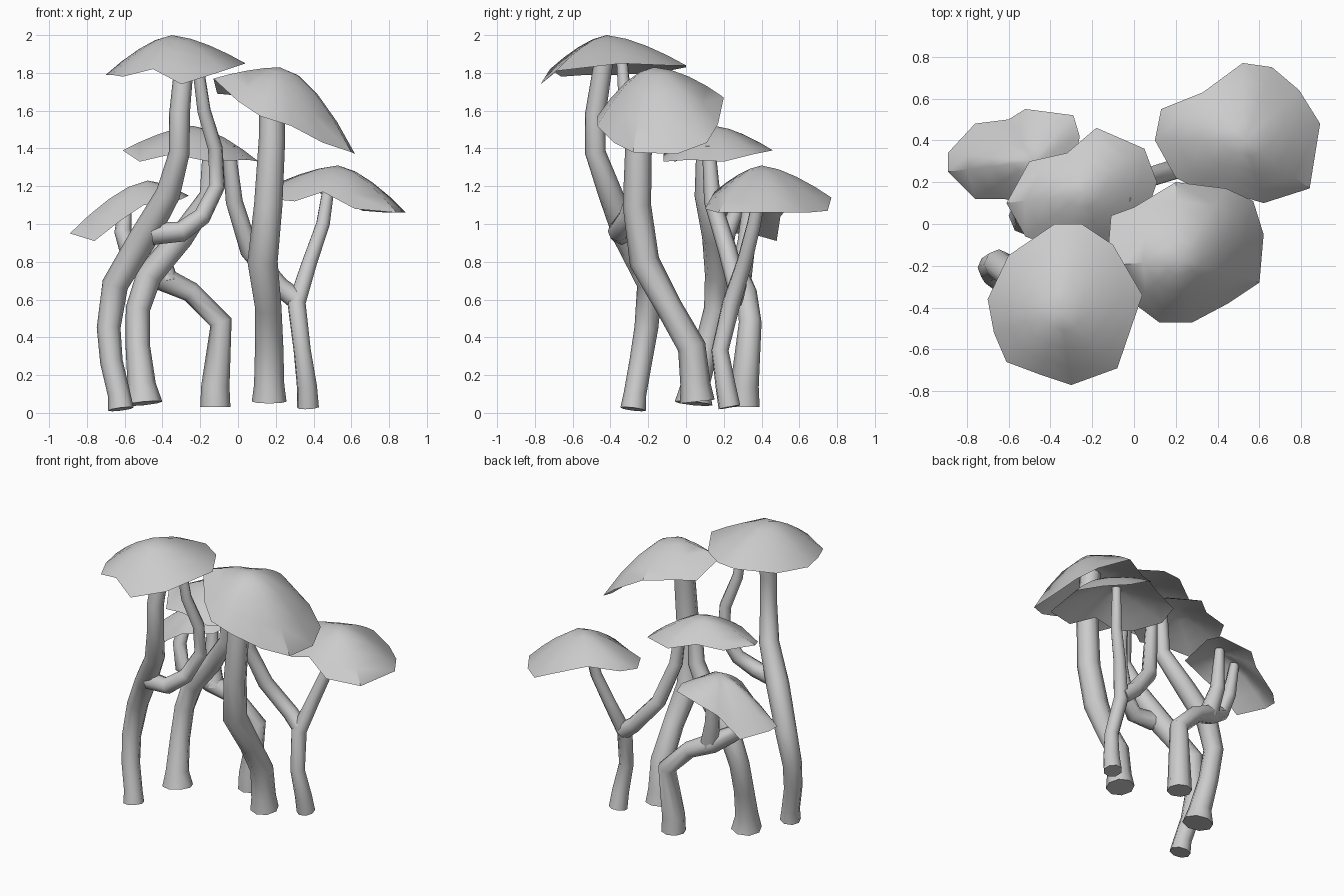
import bpy, bmesh
from mathutils import Vector


def stalk(name, pts):
    """Tapered eight-sided tube through (x, y, z, radius) points."""
    cu = bpy.data.curves.new(name, 'CURVE')
    cu.dimensions = '3D'
    cu.bevel_depth = 1.0
    cu.bevel_resolution = 2
    cu.use_fill_caps = True
    sp = cu.splines.new('POLY')
    sp.points.add(len(pts) - 1)
    for p, (x, y, z, r) in zip(sp.points, pts):
        p.co = (x, y, z, 1)
        p.radius = r
    ob = bpy.data.objects.new(name, cu)
    bpy.context.collection.objects.link(ob)
    bpy.ops.object.select_all(action='DESELECT')
    ob.select_set(True)
    bpy.context.view_layer.objects.active = ob
    bpy.ops.object.convert(target='MESH')
    bpy.ops.object.shade_smooth_by_angle(angle=0.9)


def cap(name, apex, power, rim, depth=0.05):
    """Thin wavy dome from an apex to an irregular rim (clockwise from above)."""
    bm = bmesh.new()
    apex, rim = Vector(apex), [Vector(p) for p in rim]
    n = len(rim)

    def ring(t, top, k):
        out = []
        for r in rim:
            p = top.lerp(r, t)
            p.z = top.z + (r.z - top.z) * t ** k
            out.append(bm.verts.new(p))
        return out

    edge = ring(1, apex, power)
    for top, k in ((apex, power), (apex - Vector((0, 0, depth)), 1.4)):
        outer = edge
        for t in (0.76, 0.5, 0.25):
            inner = ring(t, top, k)
            for i in range(n):
                j = (i + 1) % n
                bm.faces.new((outer[i], outer[j], inner[j], inner[i]))
            outer = inner
        tip = bm.verts.new(top)
        for i in range(n):
            bm.faces.new((outer[i], outer[(i + 1) % n], tip))
    bmesh.ops.recalc_face_normals(bm, faces=bm.faces)
    me = bpy.data.meshes.new(name)
    bm.to_mesh(me)
    ob = bpy.data.objects.new(name, me)
    bpy.context.collection.objects.link(ob)
    bpy.ops.object.select_all(action='DESELECT')
    ob.select_set(True)
    bpy.context.view_layer.objects.active = ob
    bpy.ops.object.shade_smooth_by_angle(angle=0.7)


# Caps
cap("tall_cap", (-.35, -.42, 2.0), 1.5, [
    (-.38, 0, 1.83), (-.25, 0, 1.84), (-.1, -.1, 1.84), (.04, -.34, 1.85),
    (-.08, -.69, 1.81), (-.3, -.77, 1.74), (-.45, -.72, 1.82), (-.61, -.66, 1.78),
    (-.67, -.52, 1.79), (-.7, -.36, 1.79), (-.6, -.15, 1.8)])
cap("tilted_cap", (.22, -.17, 1.83), 1.7, [
    (.2, .2, 1.67), (.44, .17, 1.53), (.57, .11, 1.43), (.62, -.05, 1.37),
    (.6, -.28, 1.38), (.45, -.38, 1.43), (.28, -.47, 1.52), (.12, -.47, 1.57),
    (0, -.38, 1.65), (-.13, -.2, 1.77), (-.11, .04, 1.69), (0, .08, 1.68)])
cap("middle_cap", (-.24, .15, 1.52), 1.5, [
    (-.18, .46, 1.39), (.05, .36, 1.37), (.11, .2, 1.33), (.05, .02, 1.34),
    (-.15, -.12, 1.33), (-.35, -.12, 1.37), (-.52, -.06, 1.33), (-.61, .1, 1.39),
    (-.5, .3, 1.4), (-.32, .34, 1.41)])
cap("left_cap", (-.48, .3, 1.23), 1.5, [
    (-.52, .55, 1.1), (-.29, .52, 1.14), (-.26, .42, 1.15), (-.3, .15, 1.13),
    (-.5, .09, 1.1), (-.62, .12, 1.02), (-.76, .12, .91), (-.89, .25, .95),
    (-.89, .34, .95), (-.76, .48, .91), (-.6, .5, 1.04)])
cap("right_cap", (.53, .4, 1.31), 1.5, [
    (.52, .77, 1.14), (.66, .75, 1.07), (.79, .64, 1.06), (.89, .48, 1.06),
    (.84, .17, 1.06), (.62, .1, 1.08), (.45, .15, 1.17), (.3, .17, 1.12),
    (.2, .22, 1.13), (.1, .4, 1.15), (.13, .55, 1.18), (.33, .63, 1.19)])

# Front stalk with a looping side branch
stalk("tall_stalk", [
    (-.62, -.28, .02, .068), (-.63, -.27, .1, .06), (-.67, -.24, .27, .06),
    (-.685, -.21, .45, .063), (-.65, -.19, .68, .07), (-.5, -.31, .93, .075),
    (-.37, -.4, 1.16, .065), (-.31, -.48, 1.38, .055), (-.31, -.48, 1.58, .055),
    (-.28, -.43, 1.9, .05)])
stalk("tall_branch", [
    (-.45, -.34, .95, .06), (-.3, -.36, .96, .055), (-.19, -.31, 1.04, .048),
    (-.11, -.26, 1.2, .043), (-.12, -.27, 1.4, .04), (-.18, -.32, 1.6, .036),
    (-.22, -.34, 1.89, .03)])
# Thick stalk under the tilted cap
stalk("tilted_stalk", [
    (.165, .06, .06, .092), (.165, .05, .15, .08), (.165, .03, .35, .075),
    (.16, -.09, .56, .07), (.13, -.22, .8, .08), (.16, -.26, 1.1, .075),
    (.18, -.25, 1.45, .07), (.18, -.22, 1.76, .065)])
# Leaning stalk under the middle cap
stalk("middle_stalk", [
    (-.5, .04, .05, .1), (-.51, .05, .15, .075), (-.53, .11, .35, .065),
    (-.53, .16, .55, .065), (-.47, .17, .73, .07), (-.3, .15, .93, .065),
    (-.15, .1, 1.15, .055), (-.14, .1, 1.43, .045)])
# Forked stalk under the left cap
stalk("left_stalk", [
    (-.12, .31, .03, .08), (-.12, .31, .14, .075), (-.09, .34, .48, .06),
    (-.25, .32, .64, .055), (-.4, .28, .71, .065), (-.57, .19, .82, .05),
    (-.61, .22, .96, .045), (-.59, .3, 1.15, .03)])
stalk("left_branch", [
    (-.38, .28, .69, .065), (-.43, .32, .9, .048), (-.43, .34, 1.18, .03)])
# Forked stalk reaching the right and middle caps
stalk("right_stalk", [
    (.37, .23, .03, .06), (.365, .21, .14, .055), (.34, .18, .33, .047),
    (.31, .24, .58, .05), (.38, .31, .8, .042), (.45, .36, 1.0, .038),
    (.49, .41, 1.26, .03)])
stalk("right_branch", [
    (.31, .25, .6, .055), (.22, .27, .67, .052), (.06, .22, .86, .05),
    (-.02, .14, 1.12, .045), (-.05, .12, 1.41, .035)])
